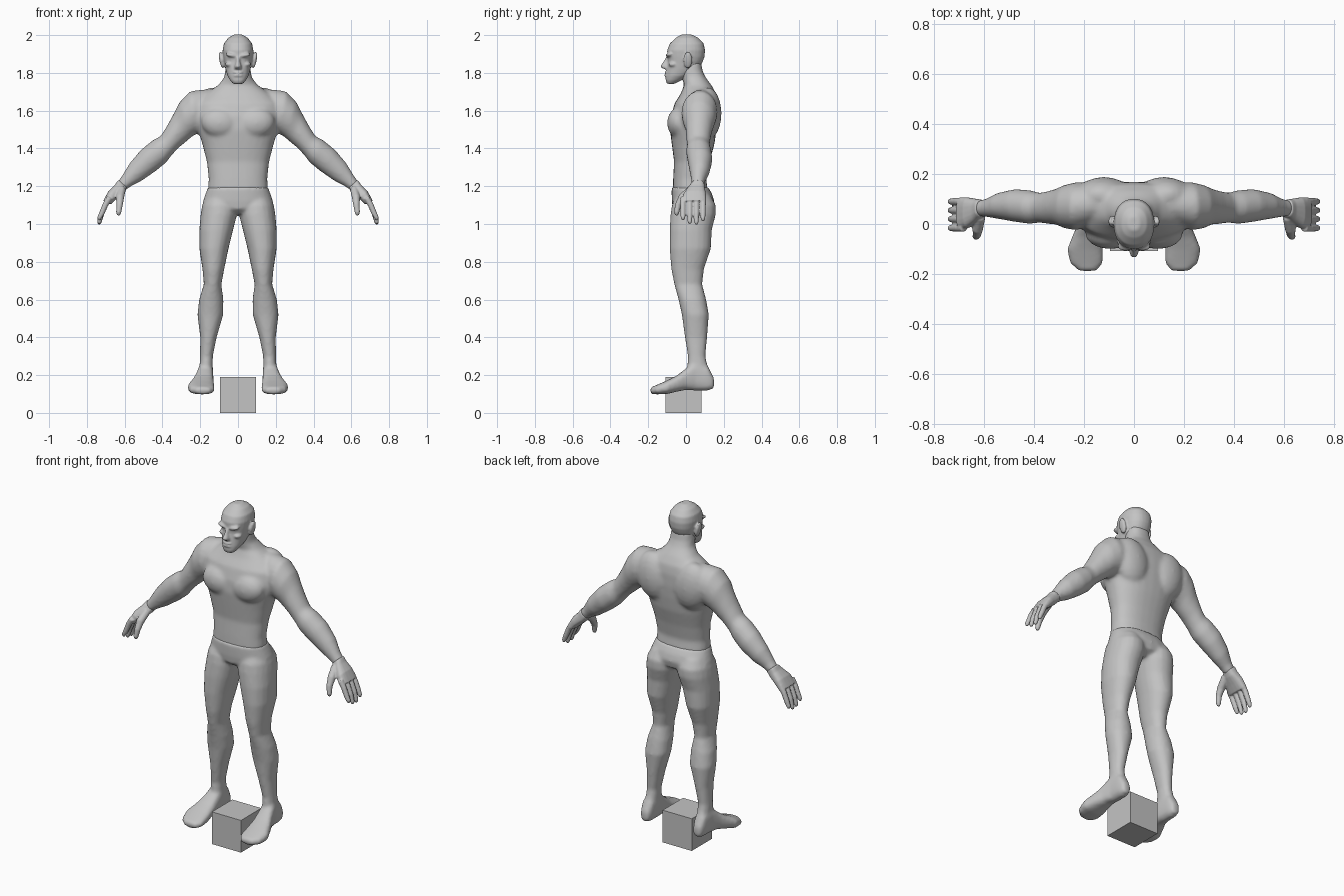
import bpy, bmesh, math
from mathutils import Vector, Matrix

grey = bpy.data.materials.new("plain grey")
grey.diffuse_color = (0.55, 0.55, 0.55, 1)
SIDES = (1, -1)


def loft(bm, rings, n=20, power=1.0):
    """Closed skin through rings given as (centre, half axis u, half axis v)."""
    def bend(t):
        return math.copysign(abs(t) ** power, t)
    loops = []
    for c, u, v in rings:
        loops.append([bm.verts.new(c + u * bend(math.cos(a)) + v * bend(math.sin(a)))
                      for a in (math.tau * i / n for i in range(n))])
    for lo, hi in zip(loops, loops[1:]):
        for i in range(n):
            j = (i + 1) % n
            bm.faces.new((lo[i], lo[j], hi[j], hi[i]))
    bm.faces.new(loops[0])
    bm.faces.new(loops[-1])


def limb_ring(s, ax, az, bx, bz, y0, y1):
    """Ring between two edge points in the front plane, with a depth range."""
    a, b = Vector((s * ax, 0, az)), Vector((s * bx, 0, bz))
    return ((a + b) / 2 + Vector((0, (y0 + y1) / 2, 0)), (a - b) / 2,
            Vector((0, (y1 - y0) / 2, 0)))


def level_ring(s, z, x0, x1, y0, y1):
    return limb_ring(s, x1, z, x0, z, y0, y1)


def foot_ring(s, y, x0, x1, z0, z1):
    return (Vector((s * (x0 + x1) / 2, y, (z0 + z1) / 2)),
            Vector((s * (x1 - x0) / 2, 0, 0)), Vector((0, 0, (z1 - z0) / 2)))


def tube(bm, points, radii):
    """Round tapered tube with closed tips, for fingers."""
    pts = [Vector(p) for p in points]
    rings = []
    for i, p in enumerate(pts):
        d = (pts[min(i + 1, len(pts) - 1)] - pts[max(i - 1, 0)]).normalized()
        u = d.cross(Vector((0, 1, 0))).normalized()
        rings.append((p, u * radii[i], d.cross(u) * radii[i]))
    loft(bm, rings, 10)


def ball(bm, centre, size, tilt=0.0):
    m = (Matrix.Translation(centre) @ Matrix.Rotation(tilt, 4, 'Y')
         @ Matrix.Diagonal((*size, 1)))
    bmesh.ops.create_uvsphere(bm, u_segments=20, v_segments=12, radius=1, matrix=m)


def finish(bm, name, voxel, smooth):
    """Fuse overlapping volumes into one smooth skin."""
    bmesh.ops.recalc_face_normals(bm, faces=bm.faces)
    me = bpy.data.meshes.new(name)
    bm.to_mesh(me)
    bm.free()
    ob = bpy.data.objects.new(name, me)
    bpy.context.collection.objects.link(ob)
    bpy.ops.object.select_all(action='DESELECT')
    ob.select_set(True)
    bpy.context.view_layer.objects.active = ob
    if voxel:
        mod = ob.modifiers.new("fuse", 'REMESH')
        mod.mode, mod.voxel_size = 'VOXEL', voxel
        bpy.ops.object.modifier_apply(modifier="fuse")
        mod = ob.modifiers.new("soften", 'SMOOTH')
        mod.factor, mod.iterations = 0.5, smooth
        bpy.ops.object.modifier_apply(modifier="soften")
        bpy.ops.object.shade_smooth()
    ob.data.materials.clear()
    ob.data.materials.append(grey)
    return ob


# Torso, neck and arms
bm = bmesh.new()
torso = [(1.175, .16, -.07, .115), (1.24, .155, -.068, .107), (1.33, .165, -.063, .125),
         (1.42, .188, -.075, .15), (1.5, .213, -.085, .162), (1.57, .23, -.08, .168),
         (1.64, .225, -.06, .168), (1.69, .17, -.028, .16), (1.735, .105, -.01, .135),
         (1.775, .073, -.022, .105), (1.81, .068, -.03, .088), (1.86, .062, -.03, .08)]
loft(bm, [level_ring(1, z, -w, w, f, b) for z, w, f, b in torso], 28, 0.85)
arm = [(.13, 1.715, .13, 1.51, .02, .15), (.19, 1.712, .175, 1.49, -.01, .165),
       (.255, 1.703, .21, 1.48, -.025, .167), (.31, 1.645, .24, 1.465, -.018, .157),
       (.338, 1.59, .275, 1.435, -.003, .142), (.37, 1.53, .312, 1.405, 0, .132),
       (.408, 1.467, .35, 1.365, .005, .125), (.45, 1.445, .38, 1.325, 0, .135),
       (.512, 1.395, .435, 1.28, .008, .14), (.572, 1.325, .51, 1.228, .02, .125),
       (.615, 1.255, .565, 1.2, .028, .1), (.64, 1.22, .595, 1.178, .03, .097)]
for s in SIDES:
    loft(bm, [limb_ring(s, *r) for r in arm])
    ball(bm, (s * .095, -.04, 1.535), (.1, .06, .08), s * -.15)     # chest
    ball(bm, (s * .12, .115, 1.585), (.11, .073, .14), s * .2)      # back
finish(bm, "upper_body", .011, 5)

# Pelvis, legs and feet
bm = bmesh.new()
pelvis = [(1.197, .158, -.076, .116), (1.16, .172, -.076, .138), (1.12, .186, -.075, .15),
          (1.08, .17, -.07, .14), (1.055, .1, -.04, .1)]
loft(bm, [level_ring(1, z, -w, w, f, b) for z, w, f, b in pelvis], 28, 0.88)
leg = [(1.15, .03, .165, -.05, .13), (1.1, .005, .19, -.075, .158), (1.05, .005, .198, -.082, .158),
       (.97, .025, .205, -.087, .137), (.87, .05, .205, -.087, .132), (.76, .073, .188, -.078, .095),
       (.68, .088, .181, -.062, .086), (.6, .077, .206, -.04, .107), (.52, .078, .215, -.022, .121),
       (.4, .113, .2, -.006, .112), (.3, .133, .201, .01, .103), (.2, .133, .206, .005, .125)]
foot = [(.148, .148, .195, .13, .185), (.115, .136, .206, .118, .25), (.05, .131, .211, .118, .28),
        (0, .13, .225, .122, .235), (-.05, .128, .247, .112, .197), (-.1, .124, .267, .1, .172),
        (-.155, .124, .257, .098, .148), (-.188, .15, .22, .1, .135)]
for s in SIDES:
    loft(bm, [level_ring(s, *r) for r in leg], 20, 0.92)
    loft(bm, [foot_ring(s, *r) for r in foot], 20, 0.75)
finish(bm, "lower_body", .01, 4)

# Hands
palm = [(.633, 1.235, .585, 1.19, .03, .097), (.65, 1.21, .605, 1.165, .01, .1),
        (.685, 1.175, .64, 1.135, -.015, .106), (.713, 1.125, .672, 1.105, -.025, .107)]
for s, name in ((1, "left_hand"), (-1, "right_hand")):
    bm = bmesh.new()
    loft(bm, [limb_ring(s, *r) for r in palm], 20, 0.75)
    for y, tip in ((-.016, 1.02), (.02, 1.0), (.055, .997), (.09, 1.015)):
        tube(bm, [(s * .68, y, 1.14), (s * .703, y, 1.1), (s * .722, y, 1.055),
                  (s * .734, y, tip + .012), (s * .736, y, tip)],
             (.016, .0155, .0145, .012, .006))
    tube(bm, [(s * .615, .03, 1.185), (s * .625, -.02, 1.14), (s * .627, -.042, 1.1),
              (s * .632, -.05, 1.06), (s * .633, -.05, 1.045)],
         (.022, .022, .017, .014, .007))
    finish(bm, name, .0045, 3)

# Head
bm = bmesh.new()
head = [(1.742, .026, -.1, -.06), (1.76, .042, -.108, -.025), (1.785, .056, -.107, .02),
        (1.82, .066, -.103, .068), (1.86, .074, -.097, .089), (1.885, .078, -.099, .098),
        (1.92, .081, -.1, .101), (1.955, .075, -.086, .094), (1.985, .052, -.055, .066),
        (2.003, .022, -.025, .03)]
loft(bm, [level_ring(1, z, -w, w, f, b) for z, w, f, b in head], 28, 0.88)
nose = [(1.822, .02, -.122, -.08), (1.834, .019, -.138, -.08), (1.86, .011, -.12, -.08),
        (1.885, .01, -.106, -.08)]
loft(bm, [level_ring(1, z, -w, w, f, b) for z, w, f, b in nose], 12)
for z in (1.786, 1.802):                                            # lips
    ball(bm, (0, -.1, z), (.028, .016, .007))
for s in SIDES:
    ball(bm, (s * .034, -.088, 1.893), (.034, .02, .011), s * -.2)  # brow
    ball(bm, (s * .088, .01, 1.868), (.011, .024, .046), s * .2)    # ear
    ball(bm, (s * .045, -.068, 1.845), (.024, .025, .014))          # cheek
finish(bm, "head", .006, 3)

# Block between the feet
bm = bmesh.new()
bmesh.ops.create_cube(bm, size=.19, matrix=Matrix.Translation((0, -.013, .095)))
finish(bm, "block", 0, 0)
